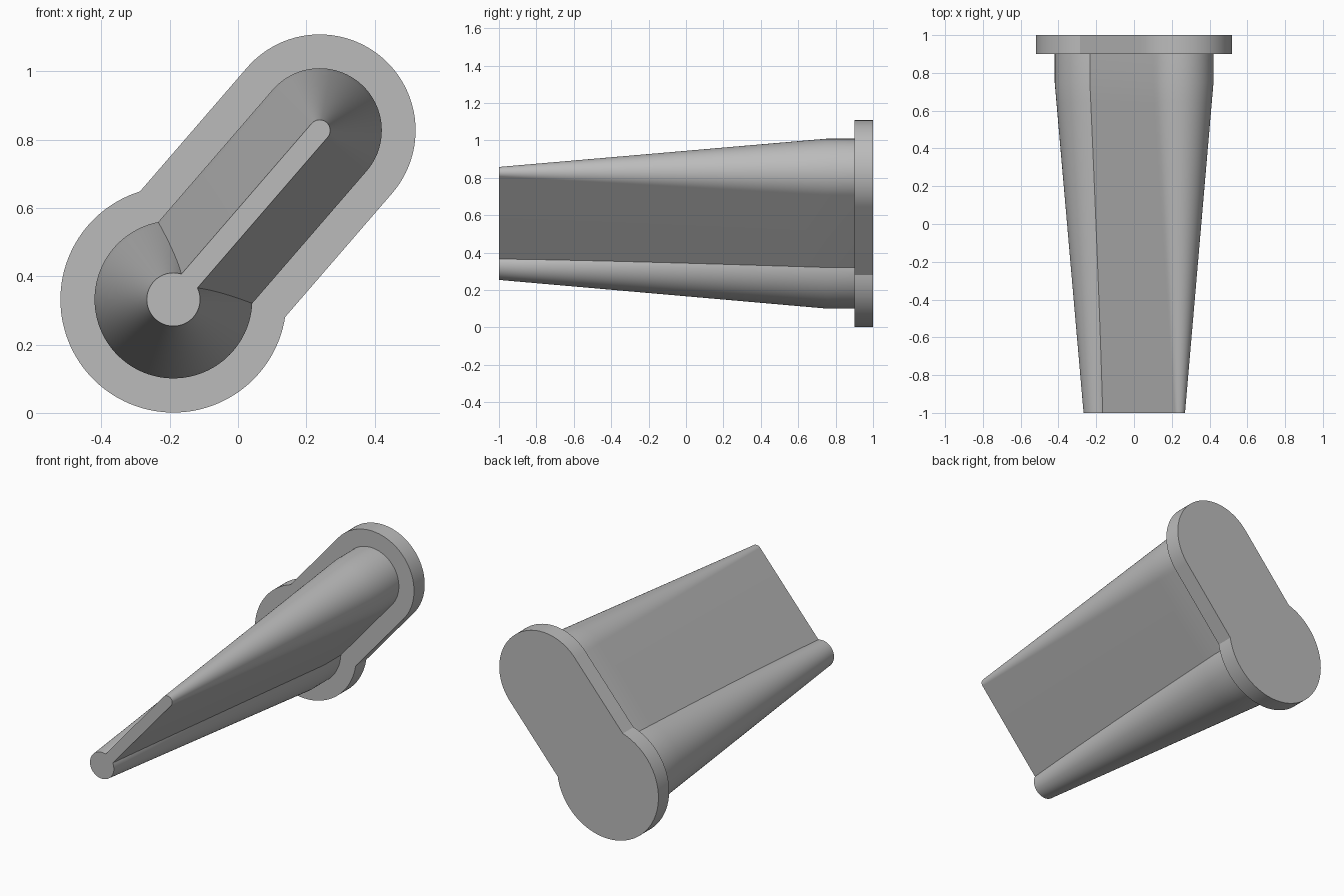
import bpy, bmesh, math
from mathutils import Vector

if "Cube" in bpy.data.objects:
    bpy.data.objects.remove(bpy.data.objects["Cube"])

# Keyhole outline: large round end, narrower straight arm with a rounded end
BIG = Vector((-0.189, 0.332))
SMALL = Vector((0.239, 0.827))
AXIS = math.atan2(SMALL.y - BIG.y, SMALL.x - BIG.x)


def arc(centre, radius, start, end, steps):
    return [centre + radius * Vector((math.cos(a), math.sin(a)))
            for a in (start + (end - start) * i / steps for i in range(steps + 1))]


def keyhole(r_big, r_small):
    """Outline in (x, z), counter-clockwise seen from the front."""
    half = math.asin(r_small / r_big)      # where the arm meets the large circle
    return (arc(BIG, r_big, AXIS + half, AXIS + 2 * math.pi - half, 80)
            + arc(SMALL, r_small, AXIS - math.pi / 2, AXIS + math.pi / 2, 48))


grey = bpy.data.materials.new("plain_grey")
grey.diffuse_color = (0.5, 0.5, 0.5, 1)
grey.use_nodes = True
grey.node_tree.nodes["Principled BSDF"].inputs["Base Color"].default_value = grey.diffuse_color

# Sections from the tip to the back: drafted body, straight neck, flange
TAPER = 16
sections = []
for i in range(TAPER + 1):
    t = i / TAPER
    sections.append((-1 + 1.75 * t, 0.078 + 0.153 * t, 0.031 + 0.151 * t))
sections += [(0.9, 0.231, 0.182), (0.9, 0.331, 0.281), (1.0, 0.331, 0.281)]

# Loft the sections into one closed solid
bm = bmesh.new()
rings = [[bm.verts.new((p.x, y, p.y)) for p in keyhole(rb, rs)]
         for y, rb, rs in sections]
n = len(rings[0])
for a, b in zip(rings, rings[1:]):
    for i in range(n):
        j = (i + 1) % n
        bm.faces.new((a[i], a[j], b[j], b[i]))
bm.faces.new(rings[0])
bm.faces.new(rings[-1][::-1])
bmesh.ops.recalc_face_normals(bm, faces=bm.faces[:])

mesh = bpy.data.meshes.new("tapered_plug_with_flange")
bm.to_mesh(mesh)
bm.free()
mesh.materials.append(grey)
plug = bpy.data.objects.new("tapered_plug_with_flange", mesh)
bpy.context.collection.objects.link(plug)

# Smooth round walls, crisp rims and inner corners
bpy.context.view_layer.objects.active = plug
plug.select_set(True)
bpy.ops.object.shade_smooth_by_angle(angle=math.radians(25))
